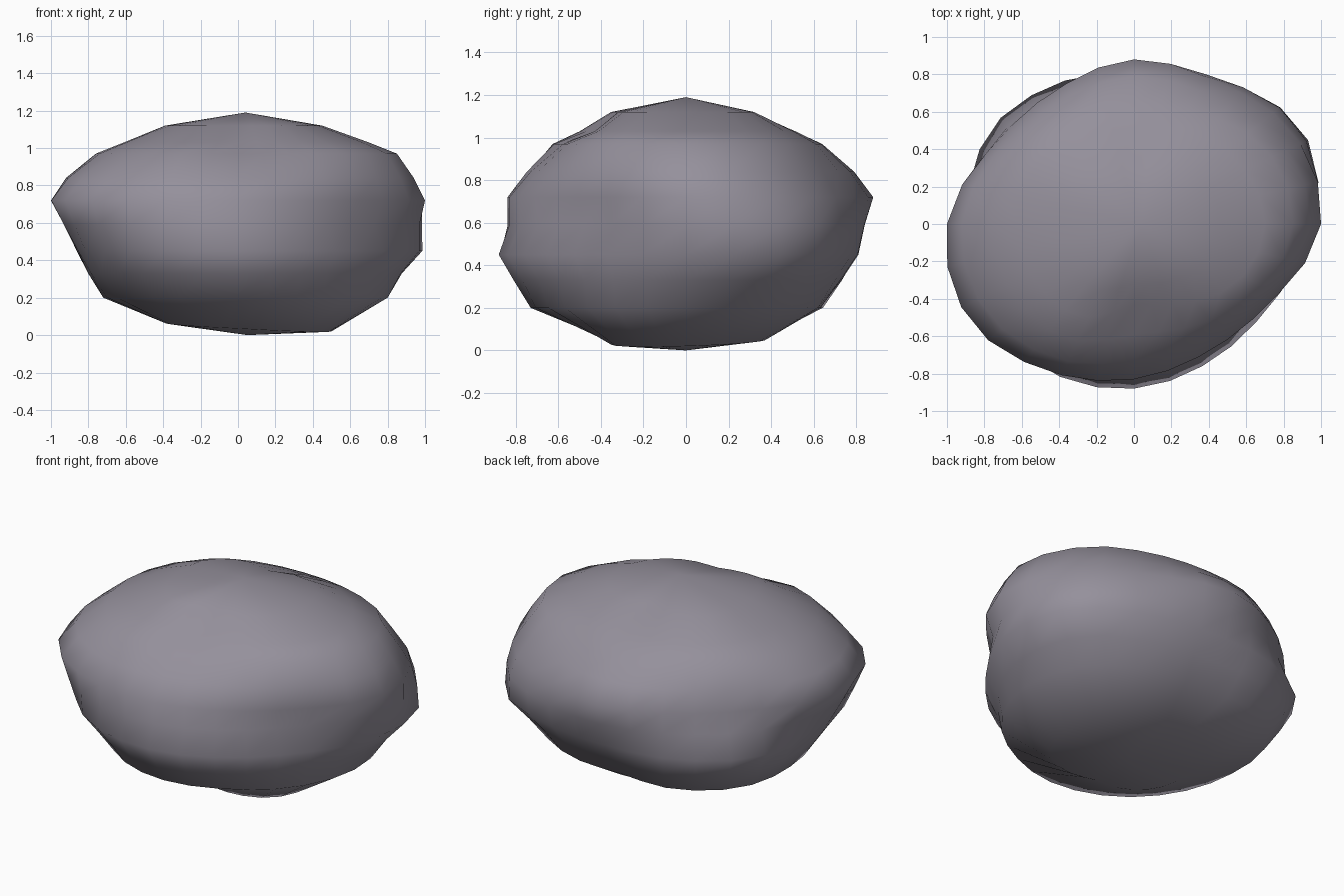
import bpy
import bmesh
from math import cos, sin, tau

cube = bpy.data.objects.get("Cube")
if cube:
    bpy.data.objects.remove(cube, do_unlink=True)

COLUMNS = 28
TOP, BOTTOM = 1.19, 0.0

# Height of each ring, then its radius in hundredths in twelve compass
# directions (starting at +x and turning towards +y)
RINGS = [
    (0.045, (50, 48, 42, 36, 40, 43, 39, 40, 37, 33, 40, 48)),
    (0.20, (80, 80, 70, 63, 72, 76, 72, 72, 73, 73, 72, 76)),
    (0.33, (87, 91, 79, 73, 80, 85, 80, 82, 82, 81, 76, 78)),
    (0.45, (97, 103, 88, 81, 86, 92, 86, 91, 91, 88, 84, 85)),
    (0.59, (97, 102, 90, 84, 82, 87, 93, 97, 90, 83, 77, 79)),
    (0.72, (100, 98, 88, 88, 83, 86, 100, 102, 91, 83, 79, 84)),
    (0.84, (94, 90, 80, 79, 77, 82, 92, 92, 83, 73, 72, 80)),
    (0.97, (85, 81, 69, 64, 68, 74, 76, 75, 71, 59, 63, 75)),
    (1.03, (70, 65, 57, 51, 56, 61, 61, 61, 57, 43, 49, 63)),
    (1.12, (45, 45, 37, 28, 36, 41, 39, 41, 40, 32, 36, 42)),
]


def radius_at(radii, turn):
    """Smooth closed curve through the compass radii; turn runs 0 to 1."""
    n = len(radii)
    i = int(turn * n)
    t = turn * n - i
    a, b, c, d = (radii[(i + k) % n] / 100 for k in (-1, 0, 1, 2))
    return b + t * ((c - a) + t * ((2 * a - 5 * b + 4 * c - d)
                    + t * (3 * (b - c) + d - a))) / 2


# Stone body: lumpy rings closed by a pole at each end
bm = bmesh.new()
loops = []
for height, radii in RINGS:
    loop = []
    for k in range(COLUMNS):
        turn = k / COLUMNS
        r = radius_at(radii, turn)
        x, y = r * cos(tau * turn), r * sin(tau * turn)
        # the underside dips towards +x and the front
        tilt = 0.03 * y - 0.05 * x if height < 0.1 else 0.0
        loop.append(bm.verts.new((x, y, height + tilt)))
    loops.append(loop)

bottom = bm.verts.new((0.05, 0, BOTTOM))
top = bm.verts.new((0.04, 0, TOP))
for k in range(COLUMNS):
    n = (k + 1) % COLUMNS
    for low, high in zip(loops, loops[1:]):
        bm.faces.new((low[k], low[n], high[n], high[k]))
    bm.faces.new((bottom, loops[0][n], loops[0][k]))
    bm.faces.new((top, loops[-1][k], loops[-1][n]))
for face in bm.faces:
    face.smooth = True

mesh = bpy.data.meshes.new("stone")
bm.to_mesh(mesh)
bm.free()
stone = bpy.data.objects.new("stone", mesh)
bpy.context.collection.objects.link(stone)

# Grey stone colour
color = (0.30, 0.28, 0.33, 1.0)
mat = bpy.data.materials.new("purple grey stone")
mat.use_nodes = True
mat.diffuse_color = color
bsdf = mat.node_tree.nodes["Principled BSDF"]
bsdf.inputs["Base Color"].default_value = color
bsdf.inputs["Roughness"].default_value = 0.9
mesh.materials.append(mat)
